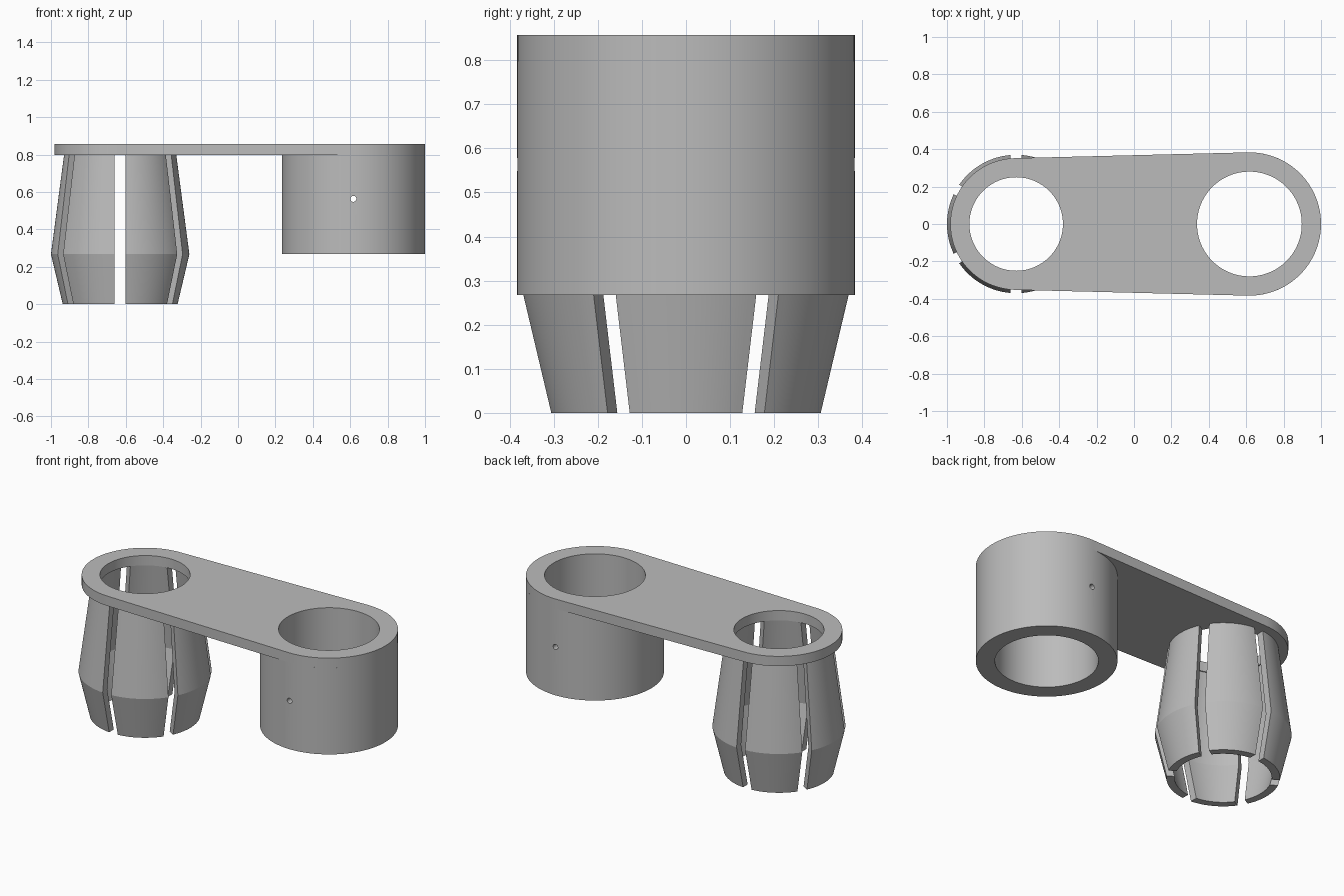
import bpy, bmesh
from math import sin, cos, asin, acos, pi, radians
from mathutils import Matrix, Vector

if "Cube" in bpy.data.objects:
    bpy.data.objects.remove(bpy.data.objects["Cube"])

# Main dimensions
BIG_X, BIG_R, BIG_BORE = 0.617, 0.383, 0.28
SMALL_X, SMALL_R, SMALL_BORE = -0.63, 0.352, 0.25
BARREL_Z, PLATE_Z, TOP_Z = 0.267, 0.797, 0.857
SLOT, WALL, PRONGS = 0.058, 0.044, 6
SEGMENTS = 96

grey = bpy.data.materials.new("plain grey")
grey.use_nodes = True
COLOUR = (0.5, 0.5, 0.5, 1)
grey.diffuse_color = COLOUR
grey.node_tree.nodes["Principled BSDF"].inputs["Base Color"].default_value = COLOUR


def add_object(name, bm):
    bmesh.ops.recalc_face_normals(bm, faces=bm.faces)
    mesh = bpy.data.meshes.new(name)
    bm.to_mesh(mesh)
    bm.free()
    mesh.materials.append(grey)
    obj = bpy.data.objects.new(name, mesh)
    bpy.context.collection.objects.link(obj)
    return obj


def activate(obj):
    bpy.ops.object.select_all(action="DESELECT")
    obj.select_set(True)
    bpy.context.view_layer.objects.active = obj


def smooth(obj):
    activate(obj)
    bpy.ops.object.shade_smooth_by_angle(angle=radians(12))


def cylinder(name, radius, x, z0, z1, segments=SEGMENTS):
    bm = bmesh.new()
    bmesh.ops.create_cone(bm, cap_ends=True, segments=segments, radius1=radius,
                          radius2=radius, depth=z1 - z0,
                          matrix=Matrix.Translation((x, 0, (z0 + z1) / 2)))
    return add_object(name, bm)


def cut(obj, cutters):
    activate(obj)
    for cutter in cutters:
        mod = obj.modifiers.new("cut", "BOOLEAN")
        mod.operation, mod.solver, mod.object = "DIFFERENCE", "EXACT", cutter
        bpy.ops.object.modifier_apply(modifier=mod.name)
    smooth(obj)


def arc(x, radius, start, end, steps):
    angles = [start + (end - start) * i / steps for i in range(steps + 1)]
    return [Vector((x + radius * cos(a), radius * sin(a), PLATE_Z)) for a in angles]


# Link plate: two round ends joined by tangent lines
tangent = acos((SMALL_R - BIG_R) / (BIG_X - SMALL_X))
outline = arc(BIG_X, BIG_R, -tangent, tangent, 48)
outline += arc(SMALL_X, SMALL_R, tangent, 2 * pi - tangent, 48)
bm = bmesh.new()
base = bm.faces.new([bm.verts.new(p) for p in outline])
sides = bmesh.ops.extrude_face_region(bm, geom=[base], use_keep_orig=True)
top = [v for v in sides["geom"] if isinstance(v, bmesh.types.BMVert)]
bmesh.ops.translate(bm, verts=top, vec=(0, 0, TOP_Z - PLATE_Z))
plate = add_object("link_plate", bm)

# Barrel under the wide end
barrel = cylinder("barrel", BIG_R, BIG_X, BARREL_Z, PLATE_Z)

# Bores and the small cross pin hole
big_cutter = cylinder("big_bore_cutter", BIG_BORE, BIG_X, -1, 2)
small_cutter = cylinder("small_bore_cutter", SMALL_BORE, SMALL_X, -1, 2)
pin_cutter = cylinder("pin_hole_cutter", 0.016, 0, -1, 1, 24)
pin_cutter.matrix_world = Matrix.Translation((BIG_X, 0, 0.563)) @ Matrix.Rotation(pi / 2, 4, "X")
bpy.context.view_layer.update()
cut(plate, [big_cutter, small_cutter])
cut(barrel, [big_cutter, pin_cutter])
for cutter in (big_cutter, small_cutter, pin_cutter):
    bpy.data.objects.remove(cutter)

# Flexible prongs: a bulged wall swept between parallel-sided slots
outer = [(0.307, 0), (0.37, BARREL_Z), (0.3, PLATE_Z)]
profile = outer + [(r - WALL, z) for r, z in reversed(outer)]


def prong(index, steps=16):
    bm = bmesh.new()
    rings = []
    for i in range(steps + 1):
        ring = []
        for r, z in profile:
            half = pi / PRONGS - asin(SLOT / 2 / r)
            a = index * 2 * pi / PRONGS + half * (2 * i / steps - 1)
            ring.append(bm.verts.new((SMALL_X + r * cos(a), r * sin(a), z)))
        rings.append(ring)
    n = len(profile)
    for a, b in zip(rings, rings[1:]):
        for j in range(n):
            k = (j + 1) % n
            bm.faces.new((a[j], a[k], b[k], b[j]))
    # Slot walls, split at the bulge
    for ring in (rings[0], rings[-1]):
        bm.faces.new((ring[0], ring[1], ring[4], ring[5]))
        bm.faces.new((ring[1], ring[2], ring[3], ring[4]))
    smooth(add_object(f"prong_{index + 1}", bm))


for index in range(PRONGS):
    prong(index)
